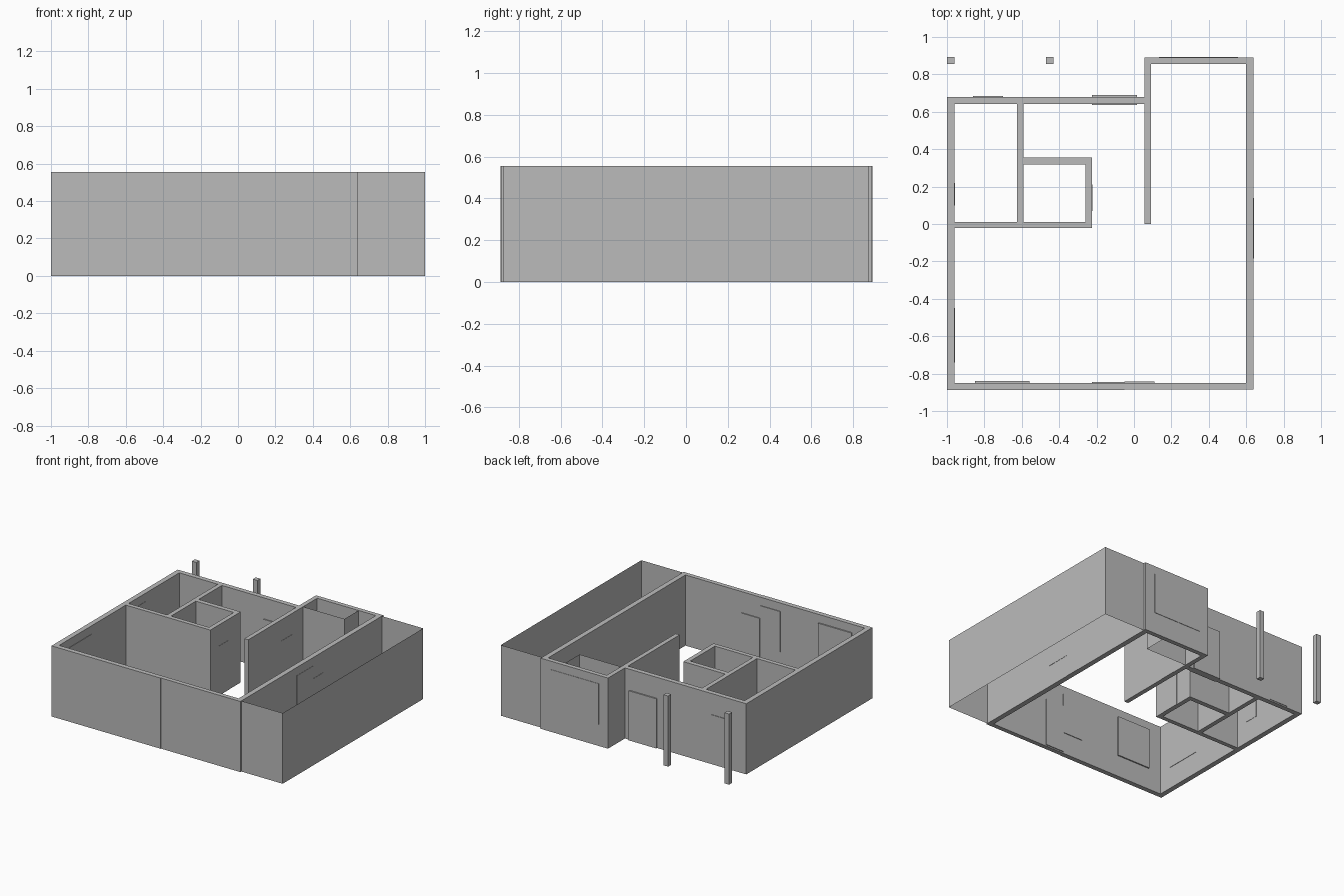
import bpy
import bmesh

default = bpy.data.objects.get("Cube")
if default:
    bpy.data.objects.remove(default)

HEIGHT = 0.555
DOOR_TOP = 0.39
SILL, HEAD = 0.17, 0.49

plaster = bpy.data.materials.new("plain_grey")
plaster.use_nodes = True
grey = (0.5, 0.5, 0.5, 1)
plaster.diffuse_color = grey
plaster.node_tree.nodes["Principled BSDF"].inputs["Base Color"].default_value = grey


def finish(name, bm):
    mesh = bpy.data.meshes.new(name)
    bm.to_mesh(mesh)
    bm.free()
    mesh.materials.append(plaster)
    bpy.context.collection.objects.link(bpy.data.objects.new(name, mesh))


def block(name, x0, x1, y0, y1, z0=0, z1=HEIGHT):
    bm = bmesh.new()
    bmesh.ops.create_cube(bm, size=1)
    bmesh.ops.scale(bm, vec=(x1 - x0, y1 - y0, z1 - z0), verts=bm.verts)
    bmesh.ops.translate(bm, vec=((x0 + x1) / 2, (y0 + y1) / 2, (z0 + z1) / 2), verts=bm.verts)
    finish(name, bm)


def sheet(name, path):
    # Paper-thin upright wall along a plan path
    bm = bmesh.new()
    low = [bm.verts.new((x, y, 0)) for x, y in path]
    high = [bm.verts.new((x, y, HEIGHT)) for x, y in path]
    for i in range(len(path) - 1):
        bm.faces.new((low[i], low[i + 1], high[i + 1], high[i]))
    finish(name, bm)


# Outer walls
block("left_house_wall", 0.60, 0.64, -0.885, 0.89)
block("right_house_wall", -1, -0.96, -0.888, 0.68)
block("front_wall_right", -0.96, -0.05, -0.888, -0.85)
block("front_wall_left", -0.05, 0.60, -0.885, -0.85)
block("back_wall", -0.96, 0.055, 0.642, 0.68)
block("wing_back_wall", 0.09, 0.60, 0.855, 0.89)
block("wing_side_wall", 0.055, 0.09, 0, 0.89)

# Inner partitions
block("bedroom_partition", -0.625, -0.59, 0.012, 0.642)
block("living_partition", -0.96, -0.225, -0.022, 0.012)
block("bath_side_partition", -0.26, -0.225, 0.012, 0.355)
block("bath_back_partition", -0.59, -0.26, 0.318, 0.355)

# Porch posts
for i, x in enumerate((-1, -0.47)):
    block(f"porch_post_{i + 1}", x, x + 0.04, 0.855, 0.892)

# Paper-thin yard wall and closet
sheet("yard_wall", [(0.64, -0.873), (1, -0.873), (1, 0.872), (0.64, 0.872)])
sheet("closet_wall", [(0.09, 0.68), (0.45, 0.68), (0.45, 0.855)])

# Doors
block("main_back_door", -0.225, 0.015, 0.635, 0.69, 0, DOOR_TOP)
block("bedroom_back_door", -0.86, -0.70, 0.65, 0.684, 0.01, DOOR_TOP)
block("front_door", -0.05, 0.11, -0.88, -0.843, 0.01, DOOR_TOP)
block("bath_door", -0.25, -0.223, 0.07, 0.21, 0, DOOR_TOP)
block("wing_door", 0.06, 0.092, 0.41, 0.55, 0, DOOR_TOP)
block("side_door", 0.61, 0.642, 0.015, 0.14, 0, DOOR_TOP)

# Windows
block("wing_back_window", 0.135, 0.555, 0.865, 0.893, SILL, HEAD)
block("front_window_right", -0.85, -0.56, -0.88, -0.84, SILL, HEAD)
block("front_window_left", -0.225, -0.05, -0.88, -0.845, SILL, HEAD)
block("living_side_window", -0.995, -0.957, -0.74, -0.45, SILL, HEAD)
block("bedroom_side_window", -0.995, -0.958, 0.1, 0.22, SILL, HEAD)
block("left_side_window", 0.61, 0.642, -0.185, 0.015, SILL, HEAD)
